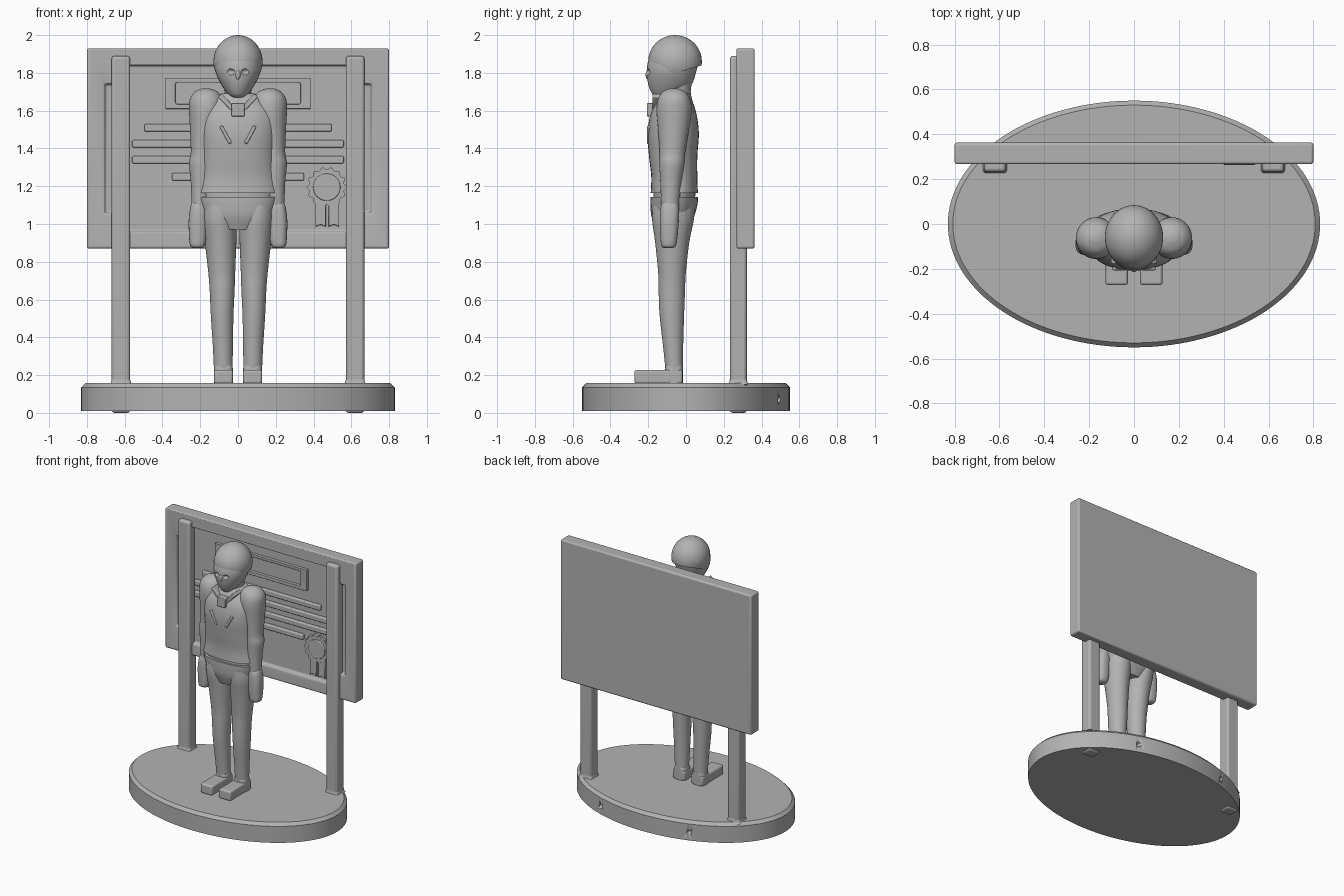
import bpy, bmesh
from math import sin, cos, pi, atan2
from mathutils import Vector, Matrix

cube = bpy.data.objects.get("Cube")
if cube:
    bpy.data.objects.remove(cube, do_unlink=True)

grey = bpy.data.materials.new("plain_grey")
grey.use_nodes = True
COLOUR = (0.45, 0.45, 0.45, 1)
grey.diffuse_color = COLOUR
grey.node_tree.nodes["Principled BSDF"].inputs["Base Color"].default_value = COLOUR


def finish(name, bm, bevel=0, segments=3):
    """Turn a bmesh into a smooth-shaded object with an optional rounded edge."""
    bmesh.ops.recalc_face_normals(bm, faces=bm.faces)
    mesh = bpy.data.meshes.new(name)
    bm.to_mesh(mesh)
    bm.free()
    ob = bpy.data.objects.new(name, mesh)
    bpy.context.collection.objects.link(ob)
    mesh.materials.append(grey)
    bpy.ops.object.select_all(action='DESELECT')
    ob.select_set(True)
    bpy.context.view_layer.objects.active = ob
    bpy.ops.object.shade_smooth_by_angle(angle=0.7)
    if bevel:
        mod = ob.modifiers.new("Rounded", 'BEVEL')
        mod.width, mod.segments, mod.limit_method = bevel, segments, 'ANGLE'
    return ob


def box(name, x, y, z, bevel=0.0, turn=None):
    """Box from (low, high) ranges, optionally turned about its centre."""
    bm = bmesh.new()
    bmesh.ops.create_cube(bm, size=1)
    size = [r[1] - r[0] for r in (x, y, z)]
    mid = Vector([(r[0] + r[1]) / 2 for r in (x, y, z)])
    rot = turn or Matrix.Identity(4)
    bm.transform(Matrix.Translation(mid) @ rot @ Matrix.Diagonal((*size, 1)))
    return finish(name, bm, bevel)


def ball(name, centre, radii, cut=None):
    """Ellipsoid, optionally sliced by a plane (point, normal)."""
    bm = bmesh.new()
    bmesh.ops.create_uvsphere(bm, u_segments=40, v_segments=24, radius=1)
    bm.transform(Matrix.Translation(centre) @ Matrix.Diagonal((*radii, 1)))
    if cut:
        geom = bm.verts[:] + bm.edges[:] + bm.faces[:]
        bmesh.ops.bisect_plane(bm, geom=geom, plane_co=cut[0], plane_no=cut[1], clear_outer=True)
        bmesh.ops.holes_fill(bm, edges=[e for e in bm.edges if e.is_boundary])
    return finish(name, bm)


def prism(name, outline, y0, y1, bevel=0.0):
    """Extrude an (x, z) outline between two depths."""
    bm = bmesh.new()
    face = bm.faces.new([bm.verts.new((x, y0, z)) for x, z in outline])
    new = bmesh.ops.extrude_face_region(bm, geom=[face])["geom"]
    bmesh.ops.translate(bm, vec=(0, y1 - y0, 0), verts=[v for v in new if isinstance(v, bmesh.types.BMVert)])
    return finish(name, bm, bevel)


def loft(name, rings, steps=5, n=36, power=1.0):
    """Smooth body through rings of (z, centre x, centre y, radius x, radius y)."""
    rows = [Vector(r) for r in rings]
    pts = [rows[0]] + rows + [rows[-1]]
    path = []
    for a, b, c, d in zip(pts, pts[1:], pts[2:], pts[3:]):
        for i in range(steps):
            t = i / steps
            path.append(b + (c - a) * t / 2 + (a * 2 - b * 5 + c * 4 - d) * t * t / 2
                        + (b * 3 - a - c * 3 + d) * t ** 3 / 2)
    path.append(rows[-1])
    bm = bmesh.new()
    loops = []
    for z, cx, cy, rx, ry in path:
        loop = []
        for k in range(n):
            c, s = cos(2 * pi * k / n), sin(2 * pi * k / n)
            loop.append(bm.verts.new((cx + rx * abs(c) ** power * (1 if c > 0 else -1),
                                      cy + ry * abs(s) ** power * (1 if s > 0 else -1), z)))
        loops.append(loop)
    for low, high in zip(loops, loops[1:]):
        for k in range(n):
            bm.faces.new((low[k], low[(k + 1) % n], high[(k + 1) % n], high[k]))
    bm.faces.new(loops[0])
    bm.faces.new(loops[-1])
    return finish(name, bm)


def carve(target, cutter):
    cutter.hide_render = True
    cutter.hide_viewport = True
    cutter.display_type = 'WIRE'
    mod = target.modifiers.new("Carve", 'BOOLEAN')
    mod.object, mod.operation, mod.solver = cutter, 'DIFFERENCE', 'EXACT'


# Oval base with a chamfered rim and two round sockets at the back
base = loft("base", [(0.01, 0, 0, 0.83, 0.55), (0.135, 0, 0, 0.83, 0.55), (0.157, 0, 0, 0.808, 0.53)],
            steps=1, n=128)
for x in (-0.37, 0.37):
    bm = bmesh.new()
    bmesh.ops.create_cone(bm, cap_ends=True, segments=24, radius1=0.018, radius2=0.018, depth=0.16)
    bm.transform(Matrix.Translation((x, 0.49, 0.07)) @ Matrix.Rotation(pi / 2, 4, 'X'))
    carve(base, finish("socket_cutter", bm))

# Board with a sunken panel whose corners are notched
board = box("board", (-0.8, 0.8), (0.267, 0.363), (0.87, 1.93))
quarter = [(0.705, 0.34), (0.63, 0.34), (0.63, 0.44)]
panel = []
for sx, sz, order in ((1, 1, 1), (-1, 1, -1), (-1, -1, 1), (1, -1, -1)):
    panel += [(sx * x, 1.40 + sz * z) for x, z in quarter[::order]]
carve(board, prism("panel_cutter", panel, 0.2, 0.295))
rounding = board.modifiers.new("Rounded", 'BEVEL')
rounding.width, rounding.segments, rounding.limit_method = 0.012, 3, 'ANGLE'

# Raised lines and title frame on the panel
for half, z in ((0.495, 1.51), (0.56, 1.425), (0.56, 1.34), (0.35, 1.25)):
    box("raised_line", (-half, half), (0.272, 0.3), (z - 0.02, z + 0.02), 0.007)
frame = box("title_frame", (-0.385, 0.385), (0.272, 0.3), (1.61, 1.77))
carve(frame, box("title_cutter", (-0.332, 0.332), (0.2, 0.35), (1.635, 1.748), 0.01))
rounding = frame.modifiers.new("Rounded", 'BEVEL')
rounding.width, rounding.segments, rounding.limit_method = 0.007, 3, 'ANGLE'

# Rosette with scalloped edge, inner disc and two ribbon tails
scallop = [(0.47 + (0.1 + 0.007 * cos(14 * a)) * cos(a), 1.195 + (0.1 + 0.007 * cos(14 * a)) * sin(a))
           for a in (2 * pi * k / 112 for k in range(112))]
prism("rosette", scallop, 0.272, 0.3)
disc = [(0.47 + 0.072 * cos(2 * pi * k / 48), 1.195 + 0.072 * sin(2 * pi * k / 48)) for k in range(48)]
prism("rosette_disc", disc, 0.264, 0.28, 0.005)
for x in (0.437, 0.508):
    tail = [(x - 0.028, 0.985), (x, 0.997), (x + 0.028, 0.985), (x + 0.028, 1.13), (x - 0.028, 1.13)]
    prism("rosette_ribbon", tail, 0.274, 0.3, 0.005)

# Posts with small collars where they meet the base
for s in (-1, 1):
    x = s * 0.62
    box("post", (x - 0.049, x + 0.049), (0.232, 0.322), (0, 1.89), 0.016)
    loft("post_foot", [(0.15, x, 0.277, 0.06, 0.056), (0.16, x, 0.277, 0.053, 0.049),
                       (0.178, x, 0.277, 0.049, 0.045)], power=0.3)

# Head: face, cap of hair with a slanted lower rim, neck
face = loft("face", [(1.67, 0, -0.115, 0.03, 0.045), (1.69, 0, -0.105, 0.055, 0.075),
                     (1.74, 0, -0.085, 0.09, 0.115), (1.80, 0, -0.078, 0.117, 0.13),
                     (1.86, 0, -0.068, 0.122, 0.133), (1.92, 0, -0.06, 0.105, 0.115),
                     (1.97, 0, -0.06, 0.06, 0.06)])
for s in (-1, 1):
    carve(face, ball("eye_cutter", (s * 0.042, -0.213, 1.805), (0.027, 0.026, 0.02)))
ball("nose", (0, -0.2, 1.79), (0.014, 0.014, 0.028))
ball("hair_cap", (0, -0.058, 1.86), (0.13, 0.142, 0.14), ((0, -0.05, 1.80), Vector((0, 0.3, -1))))
loft("neck", [(1.62, 0, -0.05, 0.085, 0.085), (1.70, 0, -0.05, 0.07, 0.075), (1.80, 0, -0.045, 0.08, 0.085)])

# Torso: jacket, recessed waist and trouser top
loft("jacket", [(1.163, 0, -0.062, 0.224, 0.125), (1.25, 0, -0.062, 0.207, 0.122),
                (1.36, 0, -0.068, 0.2, 0.128), (1.48, 0, -0.068, 0.205, 0.136),
                (1.58, 0, -0.066, 0.2, 0.122), (1.65, 0, -0.06, 0.15, 0.095),
                (1.69, 0, -0.055, 0.09, 0.08)], power=0.85)
loft("waist", [(1.1, 0, -0.062, 0.19, 0.11), (1.2, 0, -0.062, 0.2, 0.112)], power=0.85)
loft("hips", [(0.97, 0, -0.075, 0.1, 0.085), (1.04, 0, -0.07, 0.178, 0.113),
              (1.10, 0, -0.064, 0.208, 0.124), (1.142, 0, -0.062, 0.222, 0.126)], power=0.85)

# Collar knot and jacket details
box("collar_knot", (-0.034, 0.034), (-0.207, -0.12), (1.57, 1.64), 0.005)
for s in (-1, 1):
    lean = Matrix.Rotation(s * 0.75, 4, 'Y')
    cx = s * 0.062
    box("collar_wing", (cx - 0.013, cx + 0.013), (-0.178, -0.1), (1.595, 1.695), 0.006, lean)
    lean = Matrix.Rotation(s * 0.5, 4, 'Y')
    cx = s * 0.065
    box("chest_fold", (cx - 0.009, cx + 0.009), (-0.207, -0.16), (1.42, 1.525), 0.006, lean)

    # Arm with rounded shoulder, elbow swell and cuff, then the hand
    loft("arm", [(1.718, s * 0.17, -0.063, 0.02, 0.02), (1.70, s * 0.168, -0.063, 0.06, 0.06),
                 (1.66, s * 0.168, -0.063, 0.087, 0.085), (1.60, s * 0.169, -0.063, 0.09, 0.093),
                 (1.50, s * 0.179, -0.066, 0.075, 0.082), (1.38, s * 0.188, -0.072, 0.062, 0.068),
                 (1.32, s * 0.195, -0.075, 0.064, 0.066), (1.22, s * 0.194, -0.08, 0.056, 0.056),
                 (1.08, s * 0.2, -0.084, 0.045, 0.046)][::-1])
    loft("hand", [(0.872, s * 0.215, -0.092, 0.022, 0.022), (0.885, s * 0.215, -0.092, 0.038, 0.038),
                  (0.93, s * 0.213, -0.09, 0.046, 0.045), (1.02, s * 0.212, -0.088, 0.049, 0.05),
                  (1.09, s * 0.207, -0.086, 0.045, 0.048), (1.12, s * 0.204, -0.085, 0.034, 0.034)], power=0.8)

    # Leg, ankle and boot
    loft("leg", [(0.22, s * 0.078, -0.062, 0.049, 0.046), (0.35, s * 0.08, -0.068, 0.053, 0.053),
                 (0.52, s * 0.084, -0.075, 0.06, 0.065), (0.65, s * 0.084, -0.075, 0.066, 0.07),
                 (0.74, s * 0.086, -0.074, 0.071, 0.073), (0.90, s * 0.092, -0.073, 0.083, 0.09),
                 (1.02, s * 0.098, -0.069, 0.092, 0.11), (1.10, s * 0.1, -0.064, 0.09, 0.112)])
    ankle = s * 0.077
    loft("ankle", [(0.155, ankle, -0.063, 0.05, 0.047), (0.23, ankle, -0.063, 0.05, 0.047),
                   (0.25, ankle, -0.063, 0.046, 0.044)], power=0.7)
    box("boot", (ankle - 0.05, ankle + 0.05), (-0.273, -0.018), (0.155, 0.228), 0.012)
